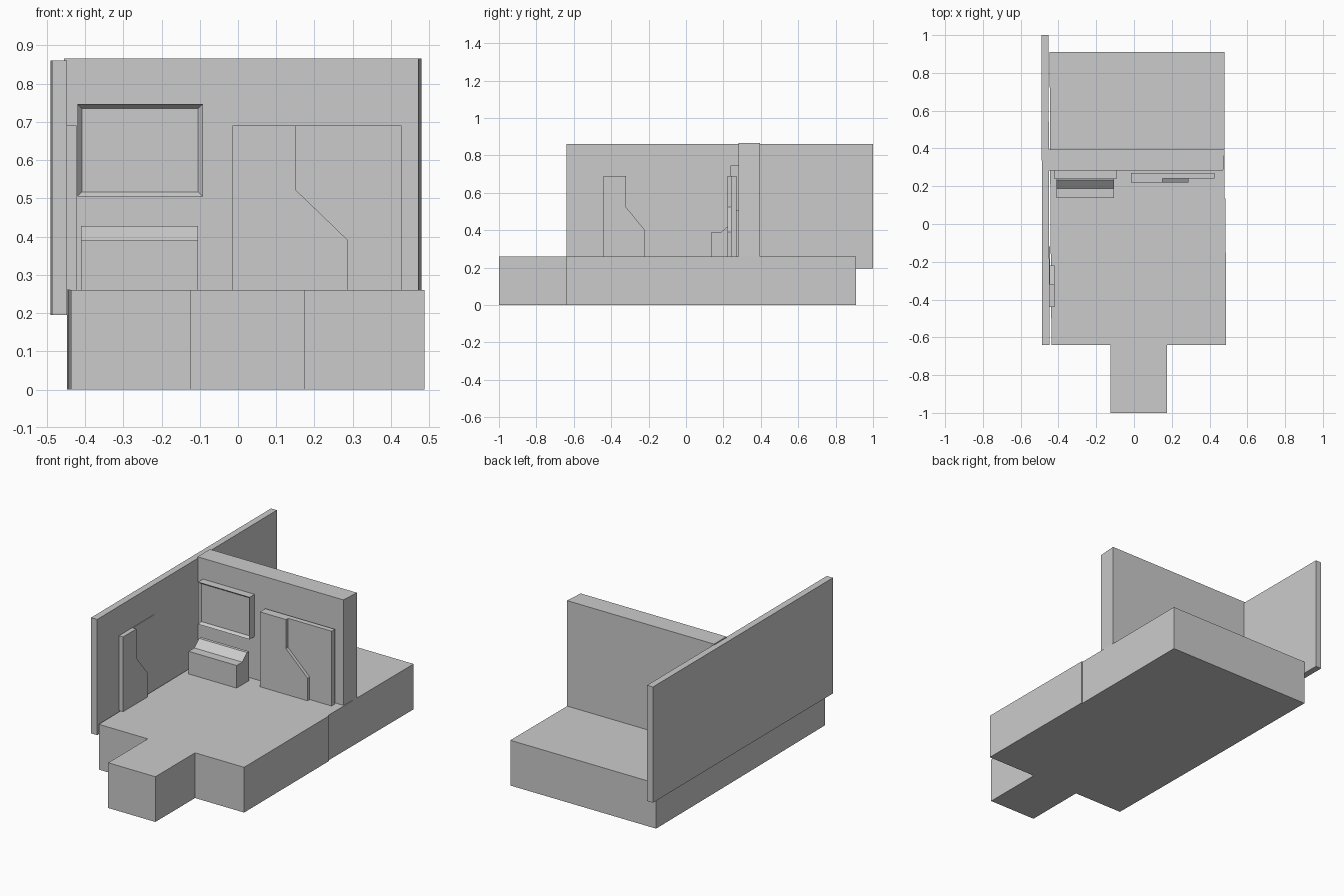
import bpy
import bmesh
from mathutils import Vector

cube = bpy.data.objects.get("Cube")
if cube:
    bpy.data.objects.remove(cube, do_unlink=True)

GREY = (0.6, 0.6, 0.6, 1.0)
grey = bpy.data.materials.new("plain_grey")
grey.use_nodes = True
grey.diffuse_color = GREY
grey.node_tree.nodes["Principled BSDF"].inputs["Base Color"].default_value = GREY


def prism(name, outline, axis, low, high, recess=None):
    """Extrude a flat outline along an axis; recess=(border, depth) sinks the low face."""
    def place(a, b, c):
        return Vector({"x": (c, a, b), "y": (a, c, b), "z": (a, b, c)}[axis])

    bm = bmesh.new()
    base = bm.faces.new([bm.verts.new(place(a, b, low)) for a, b in outline])
    push = place(0, 0, high - low)
    side = bmesh.ops.extrude_face_region(bm, geom=[base], use_keep_orig=True)
    moved = [g for g in side["geom"] if isinstance(g, bmesh.types.BMVert)]
    bmesh.ops.translate(bm, verts=moved, vec=push)
    bmesh.ops.recalc_face_normals(bm, faces=bm.faces)
    if recess:
        bmesh.ops.inset_region(bm, faces=[base], thickness=recess[0])
        bmesh.ops.translate(bm, verts=base.verts, vec=push.normalized() * recess[1])
    mesh = bpy.data.meshes.new(name)
    bm.to_mesh(mesh)
    bm.free()
    mesh.materials.append(grey)
    obj = bpy.data.objects.new(name, mesh)
    bpy.context.collection.objects.link(obj)
    return obj


def rect(a0, a1, b0, b1):
    return [(a0, b0), (a1, b0), (a1, b1), (a0, b1)]


def stepped(a0, a1, a2, z0, z1, z2, z3):
    """Upright panel with a diagonal shoulder."""
    return [(a0, z0), (a2, z0), (a2, z1), (a1, z2), (a1, z3), (a0, z3)]


FLOOR = 0.26

# Floor: front platform with its entry step, and the rear platform
prism("front_floor", [(-0.437, -0.64), (-0.125, -0.64), (-0.125, -1.0), (0.175, -1.0),
                      (0.175, -0.64), (0.487, -0.64), (0.485, 0.135), (-0.443, 0.135)],
      "z", 0, FLOOR)
prism("rear_floor", [(-0.443, 0.135), (0.478, 0.135), (0.48, 0.91), (-0.447, 0.91)],
      "z", 0, FLOOR)

# Walls, both very slightly out of square
prism("side_wall", [(-0.486, -0.64), (-0.447, -0.64), (-0.453, 1.0), (-0.49, 1.0)],
      "z", 0.195, 0.86)
prism("back_wall", [(-0.455, 0.282), (0.472, 0.282), (0.48, 0.395), (-0.455, 0.395)],
      "z", FLOOR, 0.866)

# Framed screen on the back wall
prism("screen", rect(-0.42, -0.092, 0.505, 0.747), "y", 0.237, 0.283, recess=(0.017, 0.015))

# Console below the screen
prism("console", [(0.137, FLOOR), (0.137, 0.39), (0.188, 0.39), (0.232, 0.428),
                  (0.25, 0.428), (0.25, FLOOR)], "x", -0.41, -0.105)

# Doorway on the back wall: backing panel and raised shoulder panel
prism("back_door_panel", rect(-0.015, 0.427, FLOOR, 0.69), "y", 0.24, 0.27)
prism("back_door_raised", stepped(-0.015, 0.15, 0.288, FLOOR, 0.39, 0.523, 0.69),
      "y", 0.221, 0.24)

# Doorway on the side wall, mostly sunk into it
prism("side_door_panel", rect(-0.44, -0.12, FLOOR, 0.69), "x", -0.455, -0.446)
prism("side_door_raised", stepped(-0.44, -0.32, -0.22, FLOOR, 0.4, 0.523, 0.69),
      "x", -0.455, -0.422)
